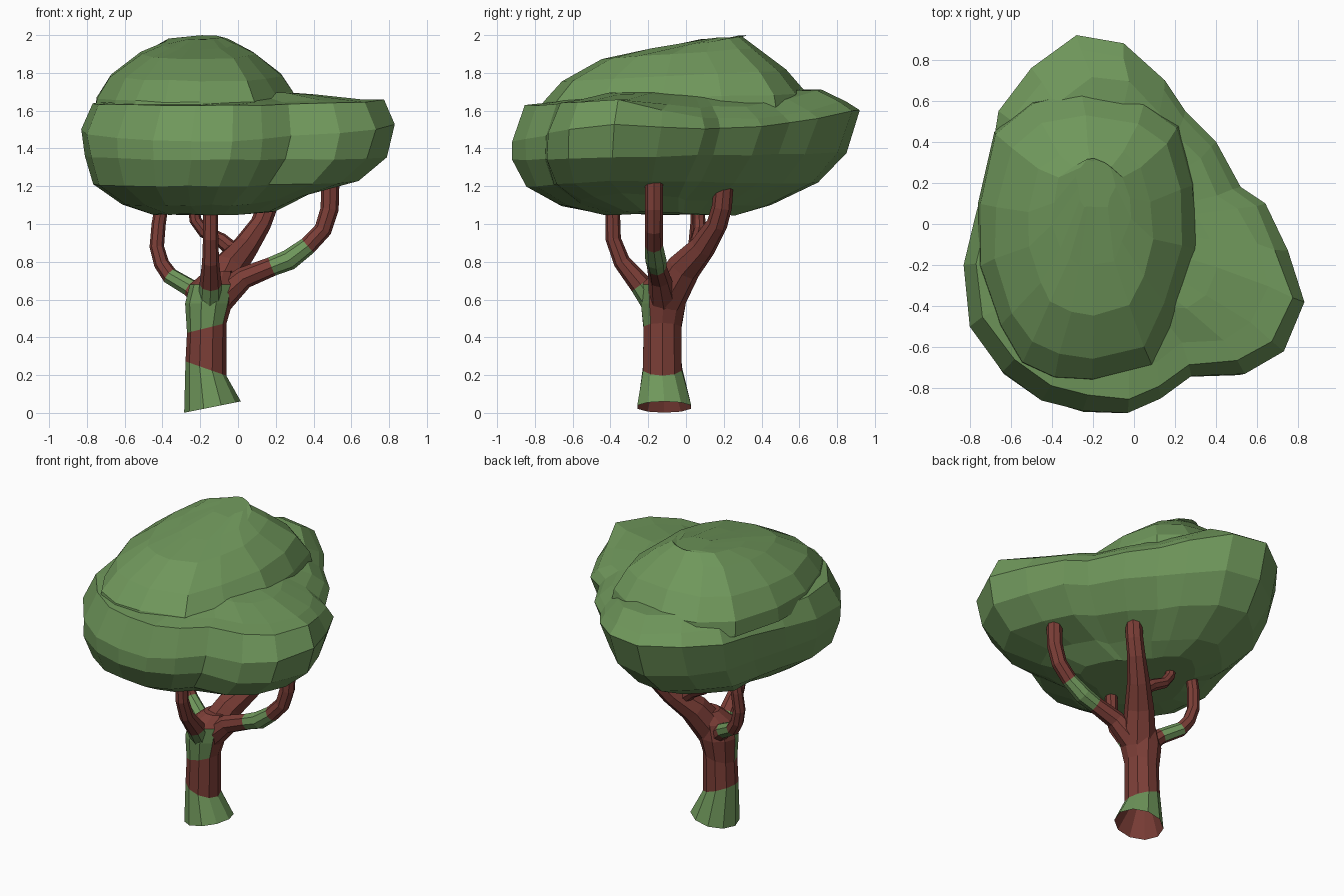
import bpy, bmesh, math, random
from mathutils import Vector

if "Cube" in bpy.data.objects:
    bpy.data.objects.remove(bpy.data.objects["Cube"])

random.seed(4)


def material(name, rgb):
    m = bpy.data.materials.new(name)
    m.diffuse_color = (*rgb, 1)
    m.use_nodes = True
    m.node_tree.nodes["Principled BSDF"].inputs["Base Color"].default_value = m.diffuse_color
    return m


GREEN = material("leaf_green", (0.16, 0.31, 0.105))
RED = material("bark_red", (0.2, 0.048, 0.038))


def loft(name, rings, mats, rule=None, caps=""):
    """Skin a list of point rings; rule(segment, centre, normal) gives the colour slot."""
    bm = bmesh.new()
    vs = [[bm.verts.new(p) for p in r] for r in rings]
    n = len(vs[0])
    made = []
    for i in range(len(vs) - 1):
        for j in range(n):
            k = (j + 1) % n
            made.append((i, bm.faces.new((vs[i][j], vs[i][k], vs[i + 1][k], vs[i + 1][j]))))
    if "start" in caps:
        bm.faces.new(vs[0][::-1])
    if "end" in caps:
        bm.faces.new(vs[-1])
    bm.normal_update()
    if rule:
        for i, f in made:
            f.material_index = rule(i, f.calc_center_median(), f.normal)
    me = bpy.data.meshes.new(name)
    bm.to_mesh(me)
    bm.free()
    for m in mats:
        me.materials.append(m)
    ob = bpy.data.objects.new(name, me)
    bpy.context.collection.objects.link(ob)
    return ob


def foliage(name, outline, centre, levels, caps, jitter=0.01):
    """Leaf mass: plan outline scaled at each level
    (z, scale, dx, dy, slope y, slope x to the right, droop at the back right)."""
    rings = []
    for z, s, dx, dy, slope, rise, droop in levels:
        ring = []
        for x, y in outline:
            px = centre[0] + (x - centre[0]) * s + dx
            py = centre[1] + (y - centre[1]) * s + dy
            j = jitter if s < 0.99 else 0
            pz = z + slope * py + rise * max(0, px) - droop * max(0, px) * max(0, py + .35)
            ring.append((px + random.uniform(-j, j), py + random.uniform(-j, j),
                         pz + random.uniform(-j, j) * 0.5))
        rings.append(ring)
    return loft(name, rings, [GREEN], caps=caps)


def branch(name, path, rule=None, sides=8):
    """Tube through (x, y, z, radius) points; both ends are buried."""
    pts = [Vector(p[:3]) for p in path]
    rings = []
    for i, p in enumerate(pts):
        t = pts[min(i + 1, len(pts) - 1)] - pts[max(i - 1, 0)]
        q = Vector((0, 0, 1)).rotation_difference(t)
        r = path[i][3] * 1.07
        rings.append([p + q @ Vector((r * math.cos(a), r * math.sin(a), 0))
                      for a in (2 * math.pi * k / sides for k in range(sides))])
    return loft(name, rings, [RED, GREEN], rule)


# Wide lower leaf mass, including the bulge on the right (outline runs clockwise, so reversed)
lower = [(-.28, .92), (-.05, .88), (.15, .7), (.25, .55), (.4, .4), (.52, .18), (.64, .1),
         (.75, -.13), (.83, -.38), (.73, -.62), (.54, -.73), (.28, -.74), (.13, -.85),
         (-.03, -.92), (-.25, -.91), (-.45, -.86), (-.64, -.72), (-.8, -.5), (-.83, -.2),
         (-.77, .05), (-.7, .3), (-.66, .55), (-.5, .76)]
foliage("lower_canopy", lower[::-1], (-.1, 0),
        [(1.05, .38, -.06, -.08, 0, .1, 0), (1.1, .6, -.07, -.11, 0, .15, 0),
         (1.21, .84, -.05, -.08, .01, .03, 0), (1.36, .96, -.01, -.035, .02, 0, 0),
         (1.52, 1, 0, 0, .09, .05, .2), (1.635, .92, .01, 0, .01, .03, .35),
         (1.675, .78, .03, 0, .05, .02, .35), (1.7, .55, 0, 0, .02, 0, .25),
         (1.7, .4, -.06, 0, 0, 0, 0)], "start")

# Elongated crown, rising toward the back
foliage("crown_canopy",
        [(-.4, -.75), (-.2, -.77), (.1, -.7), (.22, -.45), (.32, -.12), (.3, .2), (.22, .48),
         (.05, .6), (-.25, .65), (-.5, .6), (-.68, .45), (-.76, .1), (-.76, -.2), (-.66, -.5),
         (-.55, -.68)],
        (-.2, -.04),
        [(1.58, 1, 0, 0, .02, 0, 0), (1.67, .98, 0, 0, .03, 0, 0), (1.79, .84, 0, 0, .05, 0, 0),
         (1.905, .57, 0, .02, .07, 0, 0), (1.95, .35, 0, .09, .13, 0, 0),
         (1.967, .17, .02, .24, .1, 0, 0)], "end")

# Trunk: (z, centre x, centre y, radius, slope along x); hollow foot, mossy base and front patch
rings = []
for z, cx, cy, r, slope in [(.2, -.16, -.12, .07, 0), (.031, -.135, -.115, .15, .2),
                            (.235, -.17, -.125, .108, -.35),
                            (.45, -.165, -.125, .105, .25), (.58, -.155, -.12, .125, 0),
                            (.68, -.135, -.12, .12, 0), (.75, -.1, -.09, .075, 0)]:
    rings.append([(cx + r * math.cos(a), cy + r * math.sin(a), z + slope * r * math.cos(a))
                  for a in (2 * math.pi * k / 10 for k in range(10))])
loft("trunk", rings, [RED, GREEN],
     lambda i, c, n: int(i == 1 or (i in (3, 4) and n.y < -.1 and n.x < .8)), "start end")

# Branches, some with a moss band
branch("front_branch", [(-.15, -.16, .56, .06), (-.145, -.24, .68, .055), (-.145, -.34, .8, .042),
                        (-.145, -.385, .92, .038), (-.145, -.39, 1.12, .036)],
       lambda i, c, n: int(i == 0))
branch("left_branch", [(-.16, -.09, .58, .06), (-.25, -.04, .66, .045), (-.36, .015, .725, .042),
                       (-.405, .035, .79, .038),
                       (-.43, .05, .88, .036), (-.42, .06, 1.0, .035), (-.4, .06, 1.12, .033)],
       lambda i, c, n: int(i == 1 and n.z > -.75))
branch("right_branch", [(-.1, -.12, .6, .075), (.03, -.14, .715, .055), (.18, -.155, .775, .048),
                        (.27, -.16, .81, .052), (.37, -.17, .885, .045), (.45, -.17, .97, .044),
                        (.485, -.17, 1.08, .045), (.49, -.17, 1.26, .045)],
       lambda i, c, n: int(i in (2, 3)))
branch("back_branch", [(-.13, -.11, .6, .1), (-.05, -.01, .77, .085), (.04, .09, .88, .065),
                       (.12, .165, 1.0, .052), (.155, .19, 1.09, .05), (.17, .2, 1.2, .048)])
branch("small_fork", [(.0, .05, .84, .04), (-.09, .06, .915, .036), (-.18, .07, .96, .032),
                      (-.225, .07, 1.02, .03), (-.24, .07, 1.12, .028)])
